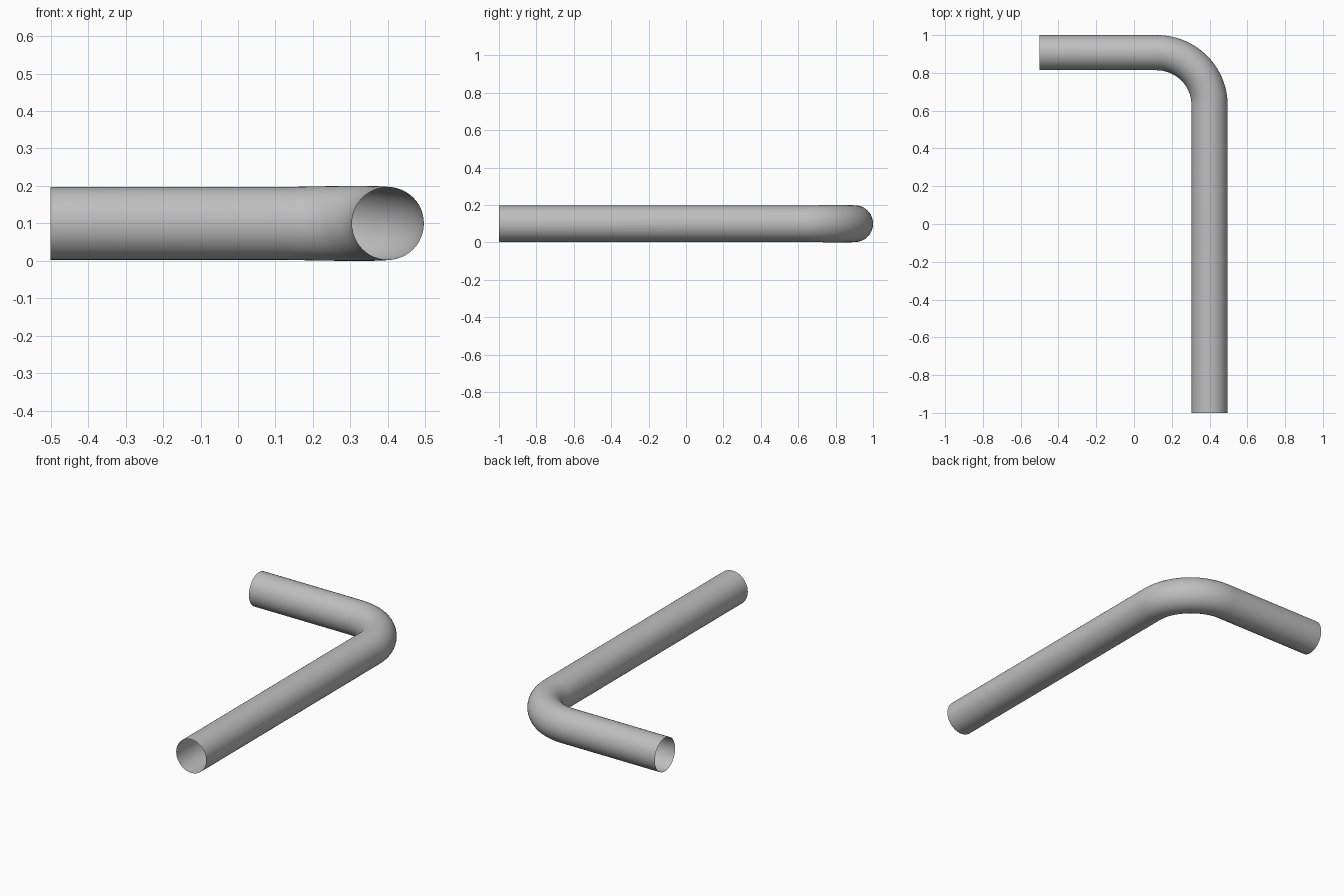
import bpy
import bmesh
import math
from mathutils import Vector

if "Cube" in bpy.data.objects:
    bpy.data.objects.remove(bpy.data.objects["Cube"], do_unlink=True)

SIDES = 48
BEND_STEPS = 20
CENTRE = Vector((0.12, 0.63, 0.1))   # centre of the elbow
BEND_X, BEND_Y = 0.28, 0.277         # centreline radii of the elbow

# Plain grey metal
grey = bpy.data.materials.new("grey_metal")
grey.use_nodes = True
colour = (0.52, 0.52, 0.52, 1)
grey.diffuse_color = colour
grey.node_tree.nodes["Principled BSDF"].inputs["Base Color"].default_value = colour

# Rings along the path: centre, sideways direction, half width, half height
stations = [(Vector((0.4, -1, 0.1)), Vector((1, 0, 0)), 0.096, 0.097)]
for i in range(BEND_STEPS + 1):
    t = i / BEND_STEPS
    a = t * math.pi / 2
    side = Vector((math.cos(a), math.sin(a), 0))
    centre = CENTRE + Vector((BEND_X * side.x, BEND_Y * side.y, 0))
    bulge = 0.003 * math.sin(math.pi * t)
    stations.append((centre, side, 0.096 - 0.003 * t, 0.097 + bulge))
stations.append((Vector((-0.5, 0.907, 0.1)), Vector((0, 1, 0)), 0.093, 0.097))

# Open thin-walled pipe skinned over the rings
bm = bmesh.new()
rings = []
for centre, side, half_w, half_h in stations:
    ring = []
    for k in range(SIDES):
        b = 2 * math.pi * k / SIDES
        offset = side * half_w * math.cos(b) + Vector((0, 0, half_h * math.sin(b)))
        ring.append(bm.verts.new(centre + offset))
    rings.append(ring)
for r, s in zip(rings, rings[1:]):
    for k in range(SIDES):
        n = (k + 1) % SIDES
        bm.faces.new((r[k], r[n], s[n], s[k]))
bmesh.ops.recalc_face_normals(bm, faces=bm.faces)

mesh = bpy.data.meshes.new("bent_pipe")
bm.to_mesh(mesh)
bm.free()
mesh.materials.append(grey)
pipe = bpy.data.objects.new("bent_pipe", mesh)
bpy.context.collection.objects.link(pipe)
bpy.context.view_layer.objects.active = pipe
pipe.select_set(True)
bpy.ops.object.shade_smooth_by_angle(angle=math.radians(40))
